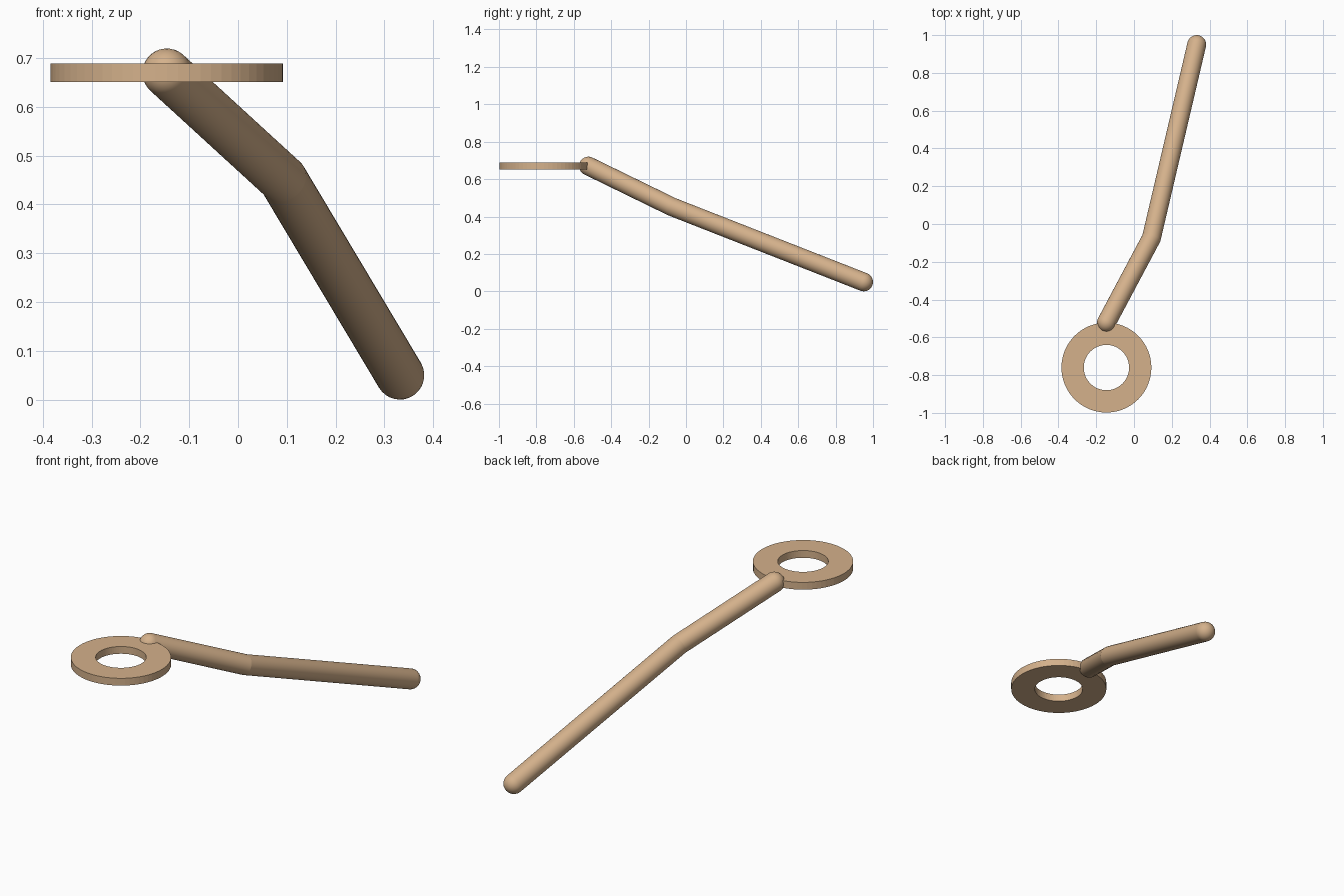
import bpy, bmesh, math
from mathutils import Vector

if "Cube" in bpy.data.objects:
    bpy.data.objects.remove(bpy.data.objects["Cube"])

R = 0.05                                  # handle radius
PATH = [Vector((-0.146, -0.522, 0.67)),   # at the rim of the ring
        Vector((0.092, -0.075, 0.452)),   # bend
        Vector((0.332, 0.95, 0.05))]      # free end

tan = bpy.data.materials.new("tan")
tan.diffuse_color = (0.66, 0.44, 0.26, 1)
tan.use_nodes = True
tan.node_tree.nodes["Principled BSDF"].inputs["Base Color"].default_value = tan.diffuse_color


def finish(name, bm, smooth):
    bmesh.ops.recalc_face_normals(bm, faces=bm.faces)
    me = bpy.data.meshes.new(name)
    bm.to_mesh(me)
    bm.free()
    me.materials.append(tan)
    for p in me.polygons:
        p.use_smooth = smooth
    ob = bpy.data.objects.new(name, me)
    bpy.context.collection.objects.link(ob)
    return ob


# Flat ring: rectangular profile spun around z
bm = bmesh.new()
profile = [(0.12, -0.019), (0.238, -0.019), (0.238, 0.019), (0.12, 0.019)]
vs = [bm.verts.new((x, 0, z)) for x, z in profile]
edges = [bm.edges.new((vs[i], vs[(i + 1) % 4])) for i in range(4)]
bmesh.ops.spin(bm, geom=vs + edges, cent=(0, 0, 0), axis=(0, 0, 1),
               angle=math.tau, steps=64, use_merge=True)
bmesh.ops.remove_doubles(bm, verts=bm.verts, dist=1e-5)
finish("ring", bm, False).location = (-0.146, -0.76, 0.67)

# Bent round handle with hemispherical ends, mitred at the bend
SIDES, CAP = 32, 8
d1, d2 = (PATH[1] - PATH[0]).normalized(), (PATH[2] - PATH[1]).normalized()
mitre = (d1 + d2).normalized()
u = d1.cross(d2).normalized()             # shared side axis of both lengths
bm = bmesh.new()


def loop(centre, v, r, r_v):
    return [bm.verts.new(centre + u * (r * math.cos(a)) + v * (r_v * math.sin(a)))
            for a in (math.tau * i / SIDES for i in range(SIDES))]


v1, v2, vm = d1.cross(u), d2.cross(u), mitre.cross(u)
angles = [math.pi / 2 * i / CAP for i in range(1, CAP + 1)]
start_tip = bm.verts.new(PATH[0] - d1 * R)
end_tip = bm.verts.new(PATH[2] + d2 * R)
rings = [loop(PATH[0] - d1 * (R * math.cos(a)), v1, R * math.sin(a), R * math.sin(a))
         for a in angles]
rings.append(loop(PATH[1], vm, R, R / d1.dot(mitre)))
rings += [loop(PATH[2] + d2 * (R * math.cos(a)), v2, R * math.sin(a), R * math.sin(a))
          for a in reversed(angles)]
for i in range(SIDES):
    j = (i + 1) % SIDES
    bm.faces.new((start_tip, rings[0][j], rings[0][i]))
    bm.faces.new((end_tip, rings[-1][i], rings[-1][j]))
    for a, b in zip(rings, rings[1:]):
        bm.faces.new((a[i], a[j], b[j], b[i]))
# Keep the bend crisp
k = set(rings[CAP])
for e in bm.edges:
    if e.verts[0] in k and e.verts[1] in k:
        e.smooth = False
finish("handle", bm, True)
